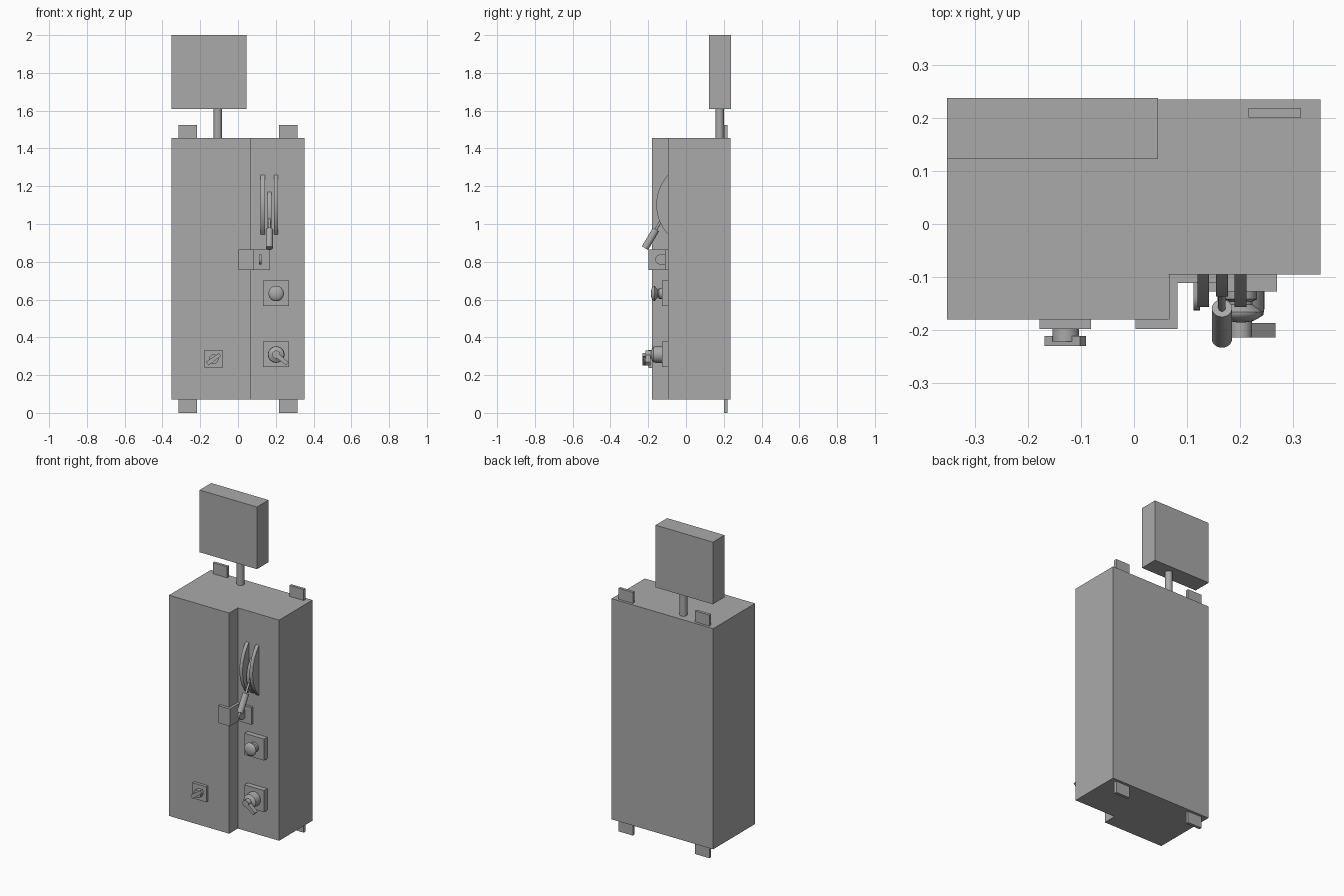
import bpy, bmesh
from math import sin, cos, pi, radians, asin
from mathutils import Vector

cube = bpy.data.objects.get("Cube")
if cube:
    bpy.data.objects.remove(cube)

grey = bpy.data.materials.new("grey metal")
grey.use_nodes = True
COLOUR = (0.4, 0.4, 0.4, 1)
grey.diffuse_color = COLOUR
grey.node_tree.nodes["Principled BSDF"].inputs["Base Color"].default_value = COLOUR


def finish(name, bm, smooth=False):
    bmesh.ops.recalc_face_normals(bm, faces=bm.faces)
    mesh = bpy.data.meshes.new(name)
    bm.to_mesh(mesh)
    bm.free()
    mesh.materials.append(grey)
    ob = bpy.data.objects.new(name, mesh)
    bpy.context.collection.objects.link(ob)
    if smooth:
        bpy.ops.object.select_all(action='DESELECT')
        ob.select_set(True)
        bpy.context.view_layer.objects.active = ob
        bpy.ops.object.shade_smooth_by_angle(angle=radians(35))
    return ob


def prism(name, points, offset, smooth=False):
    """Extrude a closed outline of 3D points along an offset."""
    bm = bmesh.new()
    face = bm.faces.new([bm.verts.new(p) for p in points])
    top = bmesh.ops.extrude_face_region(bm, geom=[face])["geom"]
    bmesh.ops.translate(bm, vec=offset,
                        verts=[v for v in top if isinstance(v, bmesh.types.BMVert)])
    return finish(name, bm, smooth)


def box(name, x, y, z):
    pts = [(x[0], y[0], z[0]), (x[1], y[0], z[0]), (x[1], y[1], z[0]), (x[0], y[1], z[0])]
    return prism(name, pts, (0, 0, z[1] - z[0]))


def rod(name, a, b, r, n=24):
    a, b = Vector(a), Vector(b)
    turn = (b - a).to_track_quat('Z', 'Y')
    ring = [a + turn @ Vector((r * cos(2 * pi * i / n), r * sin(2 * pi * i / n), 0))
            for i in range(n)]
    return prism(name, ring, b - a, True)


def lathe(name, x, z, profile, n=32):
    """Spin (radius, y) pairs about a front-to-back axis."""
    bm = bmesh.new()
    rings = [[bm.verts.new((x + r * cos(2 * pi * i / n), y, z + r * sin(2 * pi * i / n)))
              for i in range(n)] for r, y in profile]
    for a, b in zip(rings, rings[1:]):
        for i in range(n):
            j = (i + 1) % n
            bm.faces.new((a[i], a[j], b[j], b[i]))
    bm.faces.new(rings[0])
    bm.faces.new(rings[-1])
    return finish(name, bm, True)


def bow(name, x, z, depth, n=24):
    """Plate with a circular-arc front edge standing on the recessed panel."""
    half, mid = (z[1] - z[0]) / 2, (z[0] + z[1]) / 2
    r = (half ** 2 + depth ** 2) / (2 * depth)
    sweep = asin(half / r)
    pts = []
    for i in range(n + 1):
        t = sweep * (2 * i / n - 1)
        pts.append((x[0], PANEL + r - depth - r * cos(t), mid + r * sin(t)))
    return prism(name, pts, (x[1] - x[0], 0, 0), True)


def grip(name, x, z, y, start, end, width, angle):
    """Bar lying in the front plane, turned about its centre point."""
    u = Vector((cos(angle), 0, sin(angle)))
    v = Vector((-sin(angle), 0, cos(angle))) * width / 2
    c = Vector((x, y[0], z))
    pts = [c + u * start - v, c + u * end - v * 0.8, c + u * end + v * 0.8, c + u * start + v]
    return prism(name, pts, (0, y[1] - y[0], 0))


PANEL, DOOR, BACK = -0.095, -0.18, 0.235
LOW, HIGH = 0.072, 1.456

# Cabinet with its stepped front
outline = [(-0.353, DOOR), (0.065, DOOR), (0.065, PANEL),
           (0.352, PANEL), (0.352, BACK), (-0.353, BACK)]
prism("cabinet", [(x, y, LOW) for x, y in outline], (0, 0, HIGH - LOW))

# Mounting tabs at the four corners
for side, s in (("left", 1), ("right", -1)):
    xs = sorted((s * 0.216, s * 0.315))
    box(side + "_top_tab", xs, (0.201, 0.219), (HIGH - 0.005, 1.525))
    box(side + "_bottom_tab", xs, (0.201, 0.219), (0, LOW + 0.005))

# Overhead box on its post
box("overhead_box", (-0.353, 0.045), (0.123, 0.238), (1.61, 2.0))
rod("post", (-0.107, 0.178, HIGH - 0.01), (-0.107, 0.178, 1.615), 0.022)

# Hasp bracket wrapping the step, with a rounded staple
hasp = [(0.003, DOOR), (0.003, -0.198), (0.082, -0.198), (0.082, -0.111),
        (0.17, -0.111), (0.17, PANEL), (0.066, PANEL), (0.066, DOOR)]
prism("hasp", [(x, y, 0.757) for x, y in hasp], (0, 0, 0.108))
staple = [(0.112, -0.105, 0.838), (0.112, -0.105, 0.786)]
staple += [(0.112, -0.137 - 0.026 * cos(t), 0.812 + 0.026 * sin(t))
           for t in [pi * (i / 12 - 0.5) for i in range(13)]]
prism("hasp_staple", staple, (0.013, 0, 0), True)

# Disconnect lever between two bowed guards
bow("right_guard", (0.12, 0.142), (0.945, 1.26), 0.062)
bow("left_guard", (0.19, 0.212), (0.945, 1.26), 0.062)
bow("lever_pivot", (0.155, 0.177), (0.95, 1.17), 0.042)
rod("lever_rod", (0.166, -0.1, 1.077), (0.166, -0.17, 0.951), 0.007, 16)
rod("lever_grip", (0.166, -0.159, 0.971), (0.166, -0.217, 0.872), 0.019)

# Push button with a domed mushroom head
box("button_plate", (0.133, 0.27), (-0.127, PANEL), (0.565, 0.7))
dome = [(0.041 * cos(t), -0.166 - 0.02 * sin(t)) for t in [i * pi / 17 for i in range(9)]]
lathe("push_button", 0.202, 0.632,
      [(0.03, -0.12), (0.03, -0.142), (0.022, -0.146), (0.022, -0.152)] + dome)

# Rotary selector with a pointer handle
box("selector_plate", (0.133, 0.27), (-0.127, PANEL), (0.242, 0.377))
lathe("selector_base", 0.202, 0.309,
      [(0.044, -0.12), (0.044, -0.16), (0.042, -0.172), (0.021, -0.184), (0.021, -0.214)])
grip("selector_handle", 0.202, 0.309, (-0.214, -0.187), 0, 0.076, 0.026, radians(-40))

# Small turn latch on the door
box("latch_plate", (-0.178, -0.081), (-0.198, DOOR), (0.237, 0.334))
lathe("latch_hub", -0.129, 0.285, [(0.025, -0.195), (0.025, -0.222)])
grip("latch_grip", -0.129, 0.285, (-0.23, -0.211), -0.041, 0.041, 0.024, radians(36))
